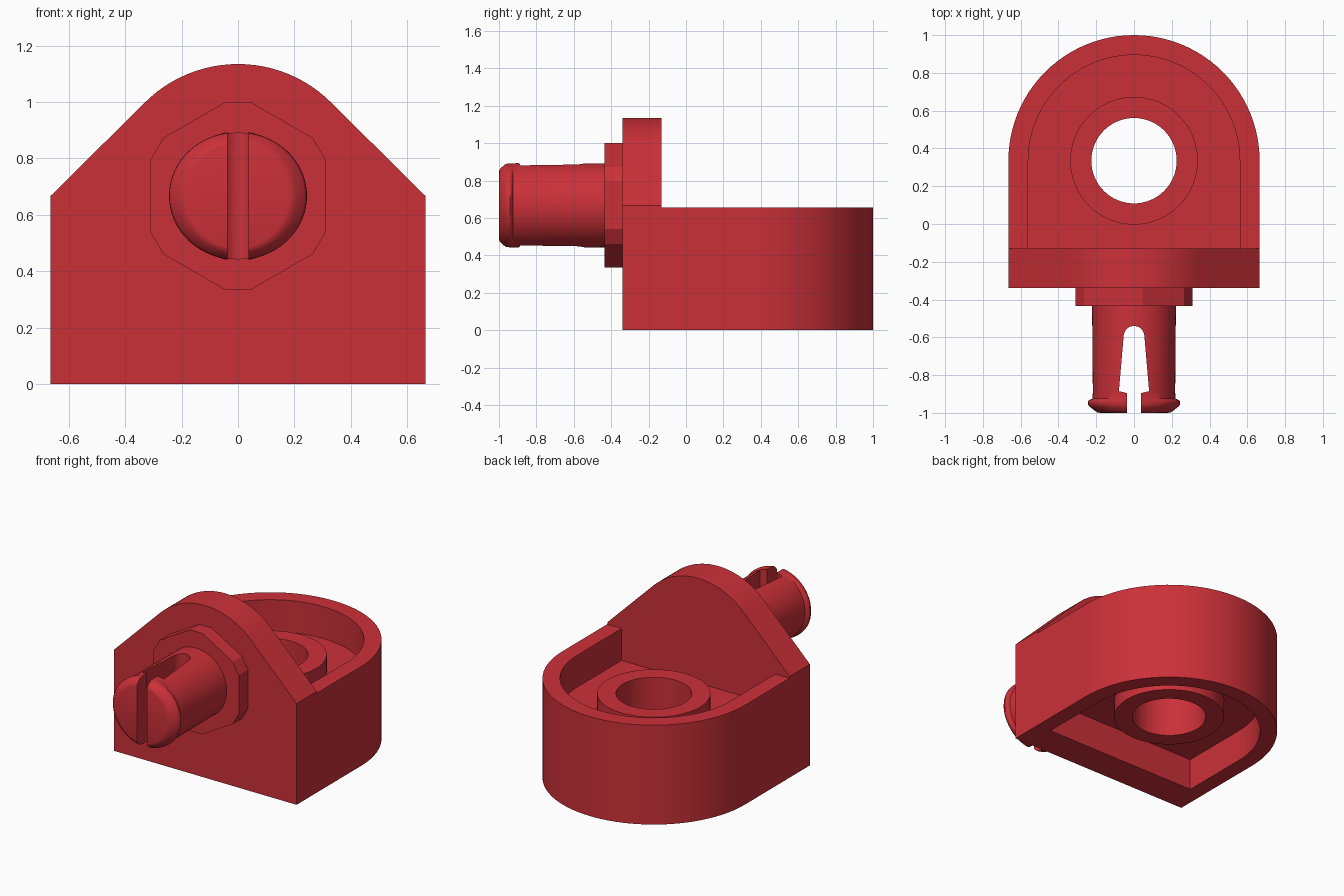
import bpy, bmesh
from math import sin, cos, pi, radians

if "Cube" in bpy.data.objects:
    bpy.data.objects.remove(bpy.data.objects["Cube"])

red = bpy.data.materials.new("red_plastic")
red.diffuse_color = (0.6, 0.03, 0.04, 1)
red.use_nodes = True
red.node_tree.nodes["Principled BSDF"].inputs["Base Color"].default_value = red.diffuse_color


def finish(name, bm):
    bmesh.ops.recalc_face_normals(bm, faces=bm.faces)
    me = bpy.data.meshes.new(name)
    bm.to_mesh(me)
    bm.free()
    ob = bpy.data.objects.new(name, me)
    bpy.context.collection.objects.link(ob)
    me.materials.append(red)
    return ob


def loft(name, rings):
    bm = bmesh.new()
    loops = [[bm.verts.new(p) for p in r] for r in rings]
    n = len(loops[0])
    for a, b in zip(loops, loops[1:]):
        for i in range(n):
            j = (i + 1) % n
            bm.faces.new((a[i], a[j], b[j], b[i]))
    bm.faces.new(loops[0][::-1])
    bm.faces.new(loops[-1])
    return finish(name, bm)


def prism_z(name, pts, z0, z1):
    return loft(name, [[(x, y, z) for x, y in pts] for z in (z0, z1)])


def prism_y(name, pts, y0, y1):
    return loft(name, [[(x, y, z) for x, z in pts] for y in (y0, y1)])


def arc(cx, cy, r, a0, a1, n):
    return [(cx + r * cos(radians(a0 + (a1 - a0) * i / n)),
             cy + r * sin(radians(a0 + (a1 - a0) * i / n))) for i in range(n + 1)]


def boolean(ob, other, op):
    m = ob.modifiers.new(op.lower(), 'BOOLEAN')
    m.operation, m.object, m.solver = op, other, 'EXACT'
    bpy.context.view_layer.objects.active = ob
    bpy.ops.object.modifier_apply(modifier=m.name)
    bpy.data.objects.remove(other)


def smooth(ob, angle=30):
    bpy.ops.object.select_all(action='DESELECT')
    ob.select_set(True)
    bpy.context.view_layer.objects.active = ob
    bpy.ops.object.shade_smooth_by_angle(angle=radians(angle))


CY, CZ = 0.335, 0.667   # hole centre in y, pin centre in z


def u_shape(r, front):
    return [(-r, front), (r, front)] + arc(0, CY, r, 0, 180, 48)


def disc(r):
    return arc(0, CY, r, 0, 360, 64)[:-1]


# U-shaped housing, pocketed from above and below around a thin web
housing = prism_z("housing", u_shape(0.665, -0.34), 0, 0.655)
for z0, z1 in ((0.445, 0.9), (-0.3, 0.21)):
    boolean(housing, prism_z("pocket", u_shape(0.56, -0.13), z0, z1), 'DIFFERENCE')

# Central boss with a through hole
boolean(housing, prism_z("boss", disc(0.338), 0.1, 0.555), 'UNION')
boolean(housing, prism_z("bore", disc(0.226), -0.5, 1.2), 'DIFFERENCE')
smooth(housing)

# Upright end plate with a rounded peak
plate = prism_y("end_plate", [(-0.665, 0.655), (0.665, 0.655), (0.665, CZ)]
                + arc(0, CZ, 0.468, 45, 135, 24) + [(-0.665, CZ)], -0.34, -0.13)
smooth(plate)

# Hexagonal collar with trimmed corners
collar = []
for k in range(6):
    for s in (-7.7, 7.7):
        a = radians(90 + 60 * k + s)
        collar.append((0.336 * cos(a), CZ + 0.336 * sin(a)))
prism_y("collar", collar, -0.435, -0.335)

# Snap pin: shaft and lipped head, as (y, x radius, z radius)
sections = [(-0.43, 0.222, 0.224), (-0.65, 0.22, 0.226), (-0.89, 0.218, 0.230),
            (-0.925, 0.22, 0.228), (-0.932, 0.238, 0.228), (-0.942, 0.245, 0.227),
            (-0.956, 0.243, 0.226), (-0.968, 0.234, 0.222), (-0.988, 0.208, 0.205),
            (-0.997, 0.195, 0.195), (-1.0, 0.18, 0.185)]
N = 64
pin = loft("snap_pin", [[(rx * cos(2 * pi * i / N), y, CZ + rz * sin(2 * pi * i / N))
                         for i in range(N)] for y, rx, rz in sections])

# Slot splitting the pin into two prongs
side = [(0.037, -1.2), (0.037, -0.895), (0.08, -0.885)]
slot = side + arc(0, -0.595, 0.055, 0, 180, 16) + [(-x, y) for x, y in side[::-1]]
boolean(pin, prism_z("slot", slot, 0.2, 1.2), 'DIFFERENCE')
smooth(pin, 40)
